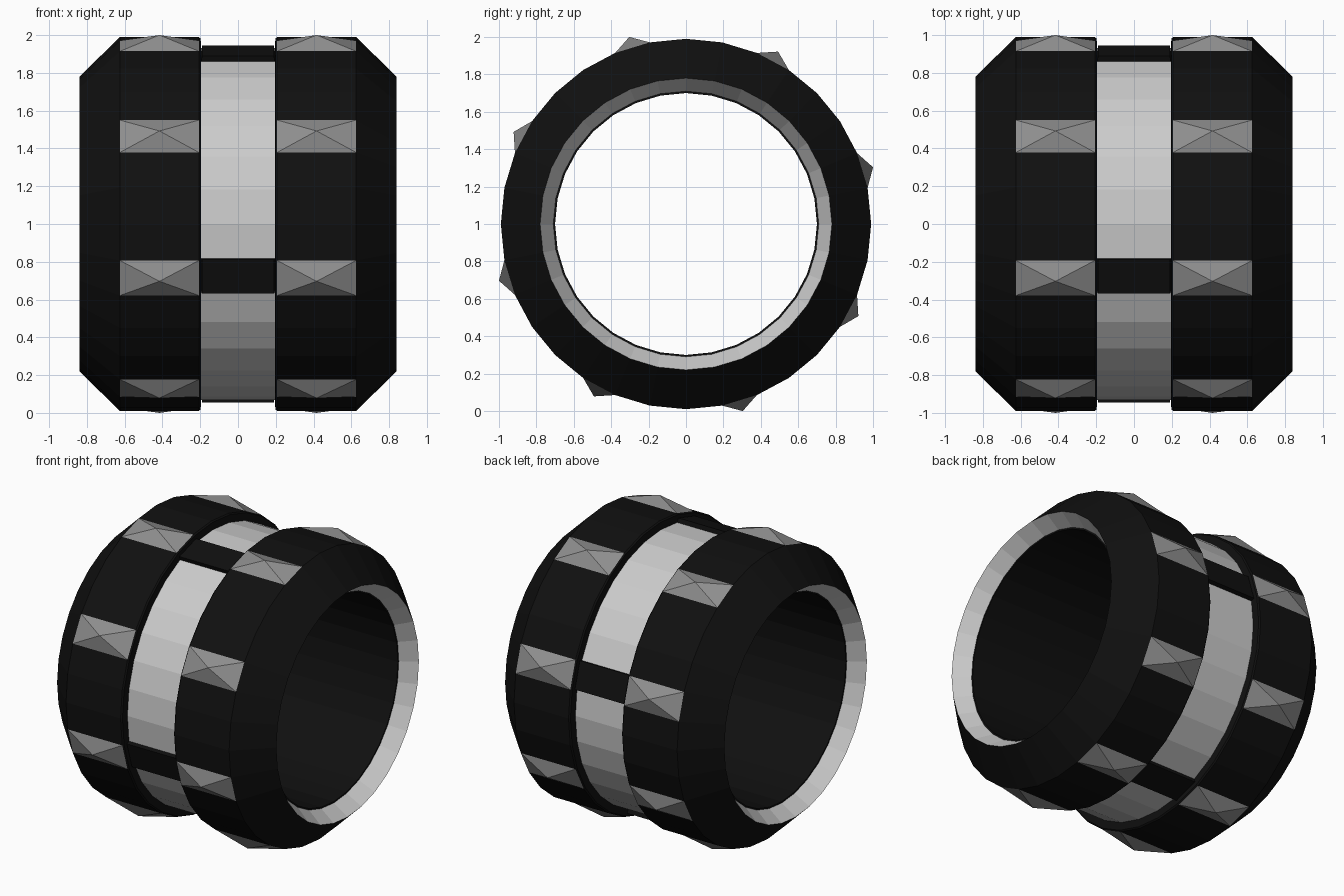
import bpy
from math import cos, sin, tau

if "Cube" in bpy.data.objects:
    bpy.data.objects.remove(bpy.data.objects["Cube"])

SIDES = 32
ALL = list(range(SIDES))
STUDS = [k for k in ALL if k % 4 == 1]      # facets carrying a pyramid stud
RIBS = [k for k in ALL if k % 8 == 1]       # facets where the groove band is broken


def material(name, value):
    m = bpy.data.materials.new(name)
    m.diffuse_color = (value, value, value, 1)
    m.use_nodes = True
    m.node_tree.nodes["Principled BSDF"].inputs["Base Color"].default_value = m.diffuse_color
    return m


black = material("black", 0.005)
dark_grey = material("dark_grey", 0.27)


def point(x, r, k):
    a = tau * k / SIDES
    return (x, r * cos(a), 1 + r * sin(a))


def build(name, verts, faces, mat=None):
    me = bpy.data.meshes.new(name)
    me.from_pydata(verts, [], faces)
    me.update()
    ob = bpy.data.objects.new(name, me)
    bpy.context.collection.objects.link(ob)
    if mat:
        me.materials.append(mat)
    return ob


def lathe(name, profile, segs, mat=None, skip_row=None, skip_segs=(), caps=False):
    """Sweep an (x, radius) profile around the x axis over the chosen facets."""
    n = len(profile)
    verts = [point(x, r, k) for k in ALL for x, r in profile]
    faces = []
    for k in segs:
        a, b = k * n, (k + 1) % SIDES * n
        for i in range(n - 1):
            if i == skip_row and k in skip_segs:
                continue
            faces.append((a + i, b + i, b + i + 1, a + i + 1))
        if caps:
            faces.append(tuple(a + i for i in range(n)))
            faces.append(tuple(b + i for i in reversed(range(n))))
    used = sorted({v for f in faces for v in f})
    index = {v: i for i, v in enumerate(used)}
    return build(name, [verts[v] for v in used],
                 [tuple(index[v] for v in f) for f in faces], mat)


# Outer shell halves, inner rim bevels and studs, mirrored in x
shell = [(0.195, 0.932), (0.198, 0.982), (0.207, 0.99), (0.625, 0.99), (0.84, 0.78)]
rim = [(0.84, 0.78), (0.735, 0.71)]
for side, s in (("right", 1), ("left", -1)):
    def mirrored(p):
        return [(s * x, r) for x, r in p][::s]
    lathe(side + "_shell", mirrored(shell), ALL, black,
          skip_row=2 if s == 1 else 1, skip_segs=STUDS)
    lathe(side + "_rim_bevel", mirrored(rim), ALL)

    # Pyramid studs, one facet wide
    verts, faces = [], []
    x0, x1 = sorted((s * 0.207, s * 0.625))
    for k in STUDS:
        o = len(verts)
        verts += [point(x0, 0.99, k), point(x0, 0.99, k + 1),
                  point(x1, 0.99, k + 1), point(x1, 0.99, k),
                  point((x0 + x1) / 2, 1.045, k + 0.5)]
        faces += [(o + i, o + (i + 1) % 4, o + 4) for i in range(4)]
    build(side + "_studs", verts, faces, dark_grey)

# Inner tube
lathe("inner_tube", [(0.735, 0.71), (0.735, 0.70), (-0.735, 0.70), (-0.735, 0.71)], ALL, black)

# Groove band panels and the raised ribs between them
lathe("groove_panels", [(-0.195, 0.932), (0.195, 0.932)], [k for k in ALL if k not in RIBS])
lathe("groove_ribs", [(-0.195, 0.932), (-0.19, 0.963), (0.19, 0.963), (0.195, 0.932)],
      RIBS, black, caps=True)
